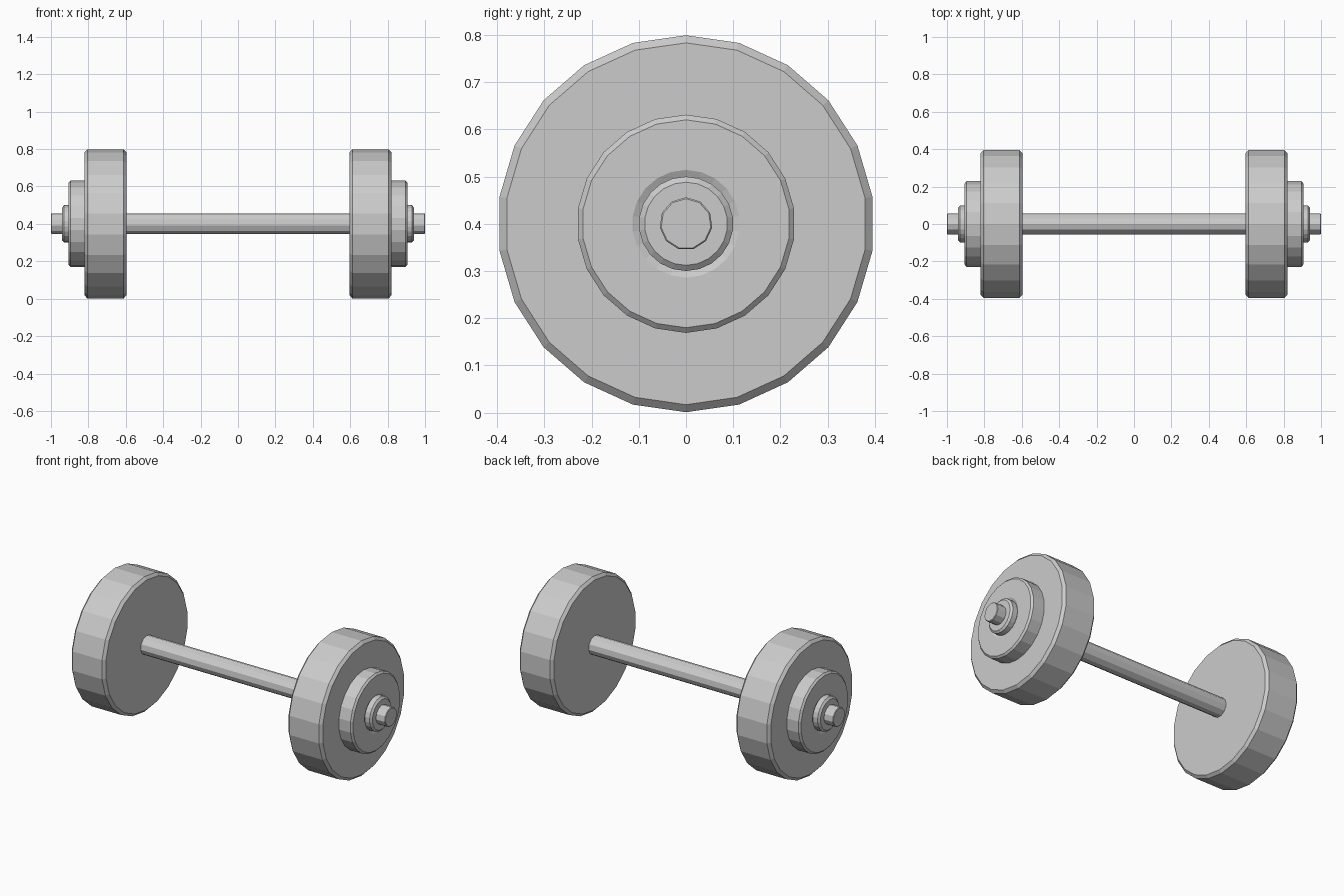
import bpy
import bmesh
from math import sin, cos, pi

if "Cube" in bpy.data.objects:
    bpy.data.objects.remove(bpy.data.objects["Cube"])

AXIS_Z = 0.4


def lathe(name, profile, sides, mirror=True):
    """Spin (x, radius) points around the bar axis and cap both ends."""
    bm = bmesh.new()
    rings = []
    for x, r in profile:
        rings.append([bm.verts.new((x, r * sin(2 * pi * i / sides),
                                    AXIS_Z + r * cos(2 * pi * i / sides)))
                      for i in range(sides)])
    for a, b in zip(rings, rings[1:]):
        for i in range(sides):
            j = (i + 1) % sides
            bm.faces.new((a[i], a[j], b[j], b[i]))
    bm.faces.new(rings[0])
    bm.faces.new(rings[-1])
    bmesh.ops.recalc_face_normals(bm, faces=bm.faces)
    mesh = bpy.data.meshes.new(name)
    bm.to_mesh(mesh)
    bm.free()
    obj = bpy.data.objects.new(name, mesh)
    bpy.context.collection.objects.link(obj)
    if mirror:
        mod = obj.modifiers.new("mirror", 'MIRROR')
        mod.use_axis = (True, False, False)
    return obj


# Handle bar running the full length
lathe("bar", [(-1, 0.053), (-0.997, 0.056), (0.997, 0.056), (1, 0.053)], 11, mirror=False)

# Large weight plates with chamfered rims
lathe("large_plates", [(0.597, 0.383), (0.612, 0.399), (0.805, 0.399), (0.82, 0.383)], 22)

# Small outer plates, with a shallow dip around the collar
lathe("small_plates", [(0.815, 0.231), (0.895, 0.231), (0.905, 0.220),
                       (0.905, 0.114), (0.898, 0.099)], 22)

# Locking collars
lathe("collars", [(0.89, 0.1), (0.93, 0.1), (0.94, 0.088)], 22)
